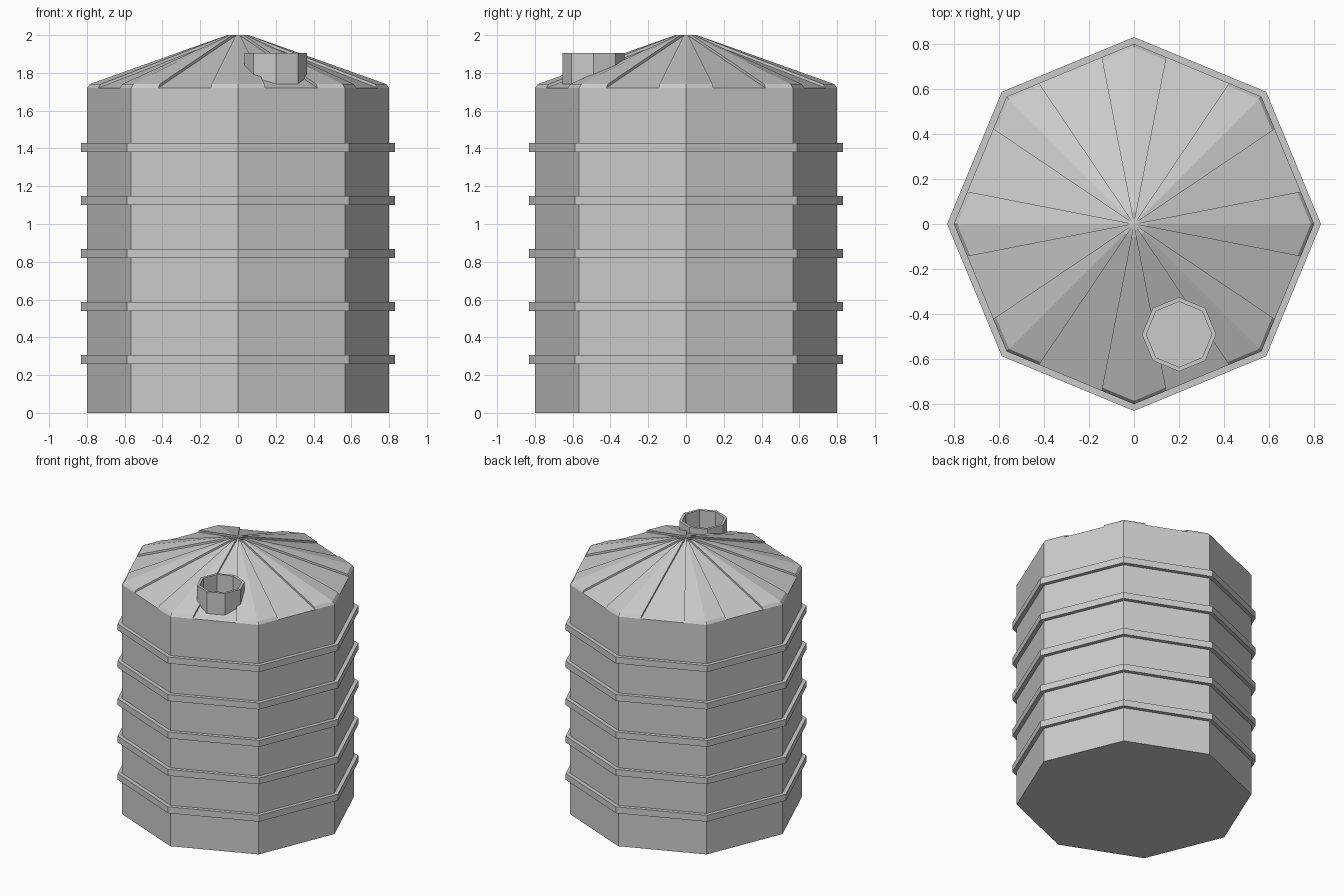
import bpy, bmesh
from math import sin, cos, radians, pi

if "Cube" in bpy.data.objects:
    bpy.data.objects.remove(bpy.data.objects["Cube"])

SIDES = 8


def finish(name, bm):
    bmesh.ops.remove_doubles(bm, verts=bm.verts, dist=1e-5)
    bmesh.ops.recalc_face_normals(bm, faces=bm.faces)
    me = bpy.data.meshes.new(name)
    bm.to_mesh(me)
    bm.free()
    ob = bpy.data.objects.new(name, me)
    bpy.context.collection.objects.link(ob)
    return ob


def lathe(name, profile, centre=(0, 0), closed=False, cap_first=False, cap_last=False):
    """Eight-sided revolve of (radius, z) points, corners on the axes."""
    bm = bmesh.new()
    rings = [[bm.verts.new((centre[0] + r * cos(2 * pi * k / SIDES),
                            centre[1] + r * sin(2 * pi * k / SIDES), z))
              for k in range(SIDES)] for r, z in profile]
    pairs = list(zip(rings, rings[1:]))
    if closed:
        pairs.append((rings[-1], rings[0]))
    for a, b in pairs:
        for k in range(SIDES):
            n = (k + 1) % SIDES
            bm.faces.new((a[k], a[n], b[n], b[k]))
    if cap_first:
        bm.faces.new(rings[0][::-1])
    if cap_last:
        bm.faces.new(rings[-1])
    return finish(name, bm)


# tank wall and floor
lathe("tank_body", [(0.8, 0), (0.8, 1.72)], cap_first=True)

# hoops round the wall
for i in range(5):
    z = 0.283 + 0.2805 * i
    lathe(f"hoop_{i + 1}", [(0.79, z - 0.024), (0.83, z - 0.024),
                            (0.83, z + 0.024), (0.79, z + 0.024)], closed=True)


# roof: octagonal cone with a raised wedge over every corner ridge
def oct_radius(deg):
    return cos(pi / SIDES) / cos(radians((deg % 45) - 22.5))


bm = bmesh.new()
columns = []
for k in range(SIDES):
    for off, raised in ((-11, 0), (-11, 1), (0, 1), (11, 1), (11, 0)):
        a = 45 * k + off
        s = oct_radius(a)
        lift = 0.015 * raised
        col = []
        for r, z in ((0.8, 1.72), (0.785, 1.7254 + lift), (0.058, 1.985 + lift)):
            col.append(bm.verts.new((r * s * cos(radians(a)), r * s * sin(radians(a)), z)))
        columns.append(col)
tip = bm.verts.new((0, 0, 2.0))
for c, d in zip(columns, columns[1:] + columns[:1]):
    for i in range(2):
        bm.faces.new((c[i], d[i], d[i + 1], c[i + 1]))
    bm.faces.new((c[2], d[2], tip))
bm.faces.new([c[0] for c in reversed(columns)])
roof = finish("roof", bm)

# open hatch collar set into the roof
hatch = (0.2, -0.49)
lathe("hatch_collar", [(0.165, 1.742), (0.165, 1.905), (0.145, 1.905), (0.145, 1.752)],
      hatch, cap_first=True, cap_last=True)
cutter = lathe("hatch_cutter", [(0.155, 1.735), (0.155, 2.1)], hatch,
               cap_first=True, cap_last=True)
cutter.hide_render = True
cutter.display_type = 'WIRE'
cut = roof.modifiers.new("hatch_hole", 'BOOLEAN')
cut.operation = 'DIFFERENCE'
cut.solver = 'EXACT'
cut.object = cutter
